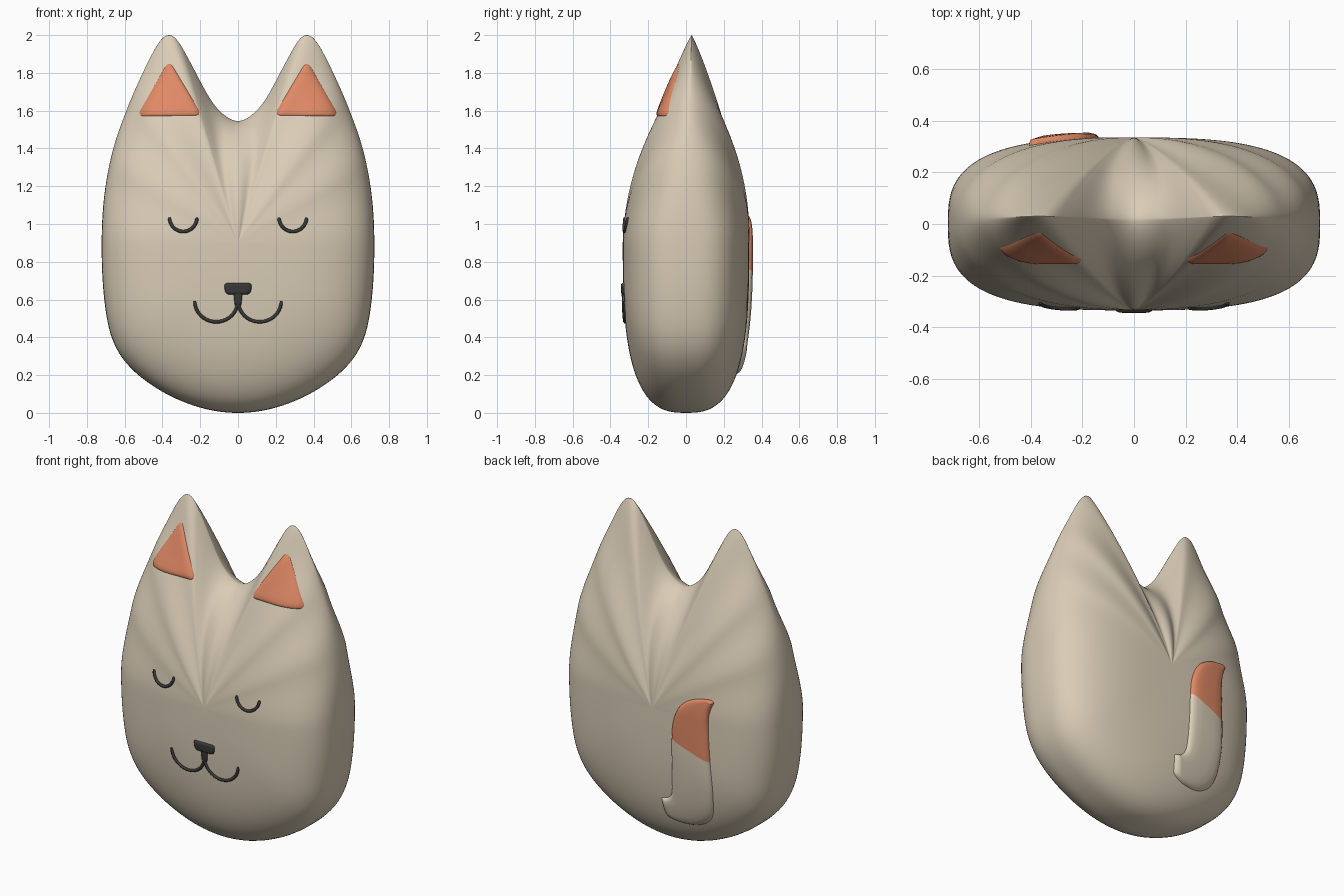
import bpy, bmesh
from math import sin, cos, pi, atan2, degrees, hypot
from mathutils import Vector

if "Cube" in bpy.data.objects:
    bpy.data.objects.remove(bpy.data.objects["Cube"])


def material(name, rgb):
    m = bpy.data.materials.new(name)
    m.use_nodes = True
    m.diffuse_color = (*rgb, 1)
    m.node_tree.nodes["Principled BSDF"].inputs["Base Color"].default_value = (*rgb, 1)
    return m


CREAM = material("cream", (0.70, 0.61, 0.47))
ORANGE = material("orange", (0.75, 0.25, 0.13))
DARK = material("charcoal", (0.04, 0.04, 0.042))


def spline(pts, n, first=None, last=None):
    """Catmull-Rom samples through 2D points."""
    p = [Vector(q) for q in pts]
    p = [Vector(first) if first else 2 * p[0] - p[1]] + p
    p.append(Vector(last) if last else 2 * p[-1] - p[-2])
    out = []
    for i in range(1, len(p) - 2):
        a, b, c, d = p[i - 1:i + 3]
        for k in range(n):
            t = k / n
            out.append(0.5 * (2 * b + (c - a) * t + (2 * a - 5 * b + 4 * c - d) * t * t
                              + (3 * b - a - 3 * c + d) * t ** 3))
    return out + [p[-2]]


# Half outline of the body, from the bottom round the ear to the notch
HALF = spline([(0, 0), (0.2, 0.028), (0.4, 0.112), (0.57, 0.24), (0.665, 0.39),
               (0.708, 0.6), (0.722, 0.88), (0.708, 1.15), (0.66, 1.4), (0.575, 1.64),
               (0.48, 1.85), (0.415, 1.965), (0.365, 2.0), (0.318, 1.968), (0.26, 1.87),
               (0.155, 1.675), (0.08, 1.583), (0, 1.545)], 6, (-0.2, 0.028), (-0.08, 1.583))
MID_Z, DEPTH = 0.9, 0.335
POLAR = sorted((degrees(atan2(p.x, p.y - MID_Z)), hypot(p.x, p.y - MID_Z)) for p in HALF)

# Roundness of the body section by angle from straight up
ROUNDNESS = [(0, 2, 0.65), (18, 1.3, 0.9), (38, 2, 0.6), (60, 2.5, 0.45),
             (90, 3, 0.34), (181, 3, 0.36)]


def outline_radius(ang):
    for (a0, r0), (a1, r1) in zip(POLAR, POLAR[1:]):
        if ang <= a1:
            return r0 + (r1 - r0) * (ang - a0) / max(a1 - a0, 1e-6)
    return POLAR[-1][1]


def centre_y(z):
    return 0.03 * max(0, (z - MID_Z) / 1.1)


def thickness(ang, s):
    for (a0, p0, q0), (a1, p1, q1) in zip(ROUNDNESS, ROUNDNESS[1:]):
        if ang <= a1:
            t = (ang - a0) / (a1 - a0)
            t = t * t * (3 - 2 * t)
            return DEPTH * max(0, 1 - s ** (p0 + (p1 - p0) * t)) ** (q0 + (q1 - q0) * t)


def surface(x, z, side, lift=0):
    """Point on the front (-1) or back (+1) of the body."""
    ang = degrees(atan2(abs(x), z - MID_Z))
    s = min(1, hypot(x, z - MID_Z) / outline_radius(ang))
    return Vector((x, centre_y(z) + side * (thickness(ang, s) + lift), z))


def grid(name, rows, mats, closed, side=0, rule=None):
    """Skin rows of points into a smooth mesh."""
    bm = bmesh.new()
    vs = [[bm.verts.new(p) for p in row] for row in rows]
    n = len(rows[0])
    for i in range(len(rows) - 1):
        for j in range(n if closed else n - 1):
            k = (j + 1) % n
            f = bm.faces.new((vs[i][j], vs[i][k], vs[i + 1][k], vs[i + 1][j]))
            f.material_index = rule(i) if rule else 0
            f.smooth = True
    bmesh.ops.remove_doubles(bm, verts=bm.verts, dist=1e-5)
    bmesh.ops.recalc_face_normals(bm, faces=bm.faces)
    bm.normal_update()
    if side and sum(f.normal.y * f.calc_area() for f in bm.faces) * side < 0:
        bmesh.ops.reverse_faces(bm, faces=bm.faces)
    me = bpy.data.meshes.new(name)
    bm.to_mesh(me)
    bm.free()
    for m in mats:
        me.materials.append(m)
    ob = bpy.data.objects.new(name, me)
    bpy.context.collection.objects.link(ob)
    return ob


def bulge(t, height):
    return -0.01 + (height + 0.01) * max(0, 1 - abs(t) ** 8) ** 0.5


def rounded(corners, r):
    """Polygon with rounded corners and divided edges."""
    c = [Vector(p) for p in corners]
    out = []
    for i, p in enumerate(c):
        a, b = c[i - 1], c[(i + 1) % len(c)]
        p0, p1 = p + (a - p).normalized() * r, p + (b - p).normalized() * r
        p2 = b + (p - b).normalized() * r
        out += [p0.lerp(p, k / 6).lerp(p.lerp(p1, k / 6), k / 6) for k in range(6)]
        out += [p1.lerp(p2, k / 6) for k in range(6)]
    return out


def patch(name, outline, height, mat):
    """Padded plate lying on the front of the body."""
    mid = sum(outline, Vector((0, 0))) / len(outline)
    rows = []
    for t in (1, 0.995, 0.97, 0.92, 0.8, 0.6, 0.3, 0):
        ring = [mid + (p - mid) * t for p in outline]
        rows.append([surface(p.x, p.y, -1, bulge(t, height)) for p in ring])
    return grid(name, rows, [mat], True, -1)


def stroke(name, pts, radius):
    """Round line drawn on the front of the body."""
    cu = bpy.data.curves.new(name, "CURVE")
    cu.dimensions = "3D"
    cu.bevel_depth, cu.bevel_resolution, cu.use_fill_caps = radius, 2, True
    sp = cu.splines.new("POLY")
    sp.points.add(len(pts) - 1)
    for i, (x, z) in enumerate(pts):
        sp.points[i].co = (*surface(x, z, -1, 0.002), 1)
        sp.points[i].radius = 0.6 if i in (0, len(pts) - 1) else 1
    cu.materials.append(DARK)
    ob = bpy.data.objects.new(name, cu)
    bpy.context.collection.objects.link(ob)
    bpy.ops.object.select_all(action="DESELECT")
    ob.select_set(True)
    bpy.context.view_layer.objects.active = ob
    bpy.ops.object.convert(target="MESH")
    bpy.ops.object.shade_smooth()


def arc(cx, cz, rx, rz):
    return [(cx - rx * cos(pi * k / 20), cz - rz * sin(pi * k / 20)) for k in range(21)]


# Body with two ears
loop = HALF + [Vector((-p.x, p.y)) for p in reversed(HALF[1:-1])]
rows = []
STEPS = 64
for i in range(STEPS + 1):
    phi = pi * i / STEPS
    s, side = sin(phi), (-1 if i < STEPS / 2 else 1)
    row = []
    for p in loop:
        x, z = p.x * s, MID_Z + (p.y - MID_Z) * s
        ang = degrees(atan2(abs(p.x), p.y - MID_Z))
        row.append((x, centre_y(z) + side * thickness(ang, s), z))
    rows.append(row)
grid("body", rows, [CREAM], True)

# Ear pads, eyes and mouth on both sides
for tag, m in (("left", 1), ("right", -1)):
    tri = [(0.365 * m, 1.872), (0.185 * m, 1.572), (0.54 * m, 1.568)]
    patch(tag + "_inner_ear", rounded(tri, 0.045), 0.012, ORANGE)
    stroke(tag + "_closed_eye", arc(0.29 * m, 1.035, 0.073, 0.075), 0.009)
    stroke(tag + "_mouth_curve", arc(0.115 * m, 0.592, 0.114, 0.11), 0.009)

# Nose and the stem below it
patch("nose", rounded([(-0.078, 0.688), (0.078, 0.688), (0.068, 0.626), (-0.068, 0.626)], 0.024),
      0.012, DARK)
patch("nose_stem", rounded([(-0.026, 0.65), (0.026, 0.65), (0.018, 0.565), (-0.018, 0.565)], 0.01),
      0.009, DARK)

# Tail lying on the back, skinned between its inner and outer edges
inner = spline([(-0.04, 0.345), (-0.09, 0.36), (-0.12, 0.4), (-0.128, 0.47), (-0.132, 0.6),
                (-0.135, 0.76), (-0.147, 0.87), (-0.19, 0.965), (-0.26, 1.02),
                (-0.34, 1.042), (-0.395, 1.047)], 6)
outer = spline([(-0.05, 0.24), (-0.14, 0.205), (-0.27, 0.212), (-0.365, 0.29), (-0.393, 0.46),
                (-0.387, 0.66), (-0.38, 0.8), (-0.378, 0.9), (-0.385, 0.97),
                (-0.402, 1.02), (-0.408, 1.035)], 6)
ACROSS = (-1, -0.99, -0.95, -0.88, -0.7, -0.35, 0, 0.35, 0.7, 0.88, 0.95, 0.99, 1)
rows = []
for i, (a, b) in enumerate(zip(inner, outer)):
    end = min(1, min(i, len(inner) - 1 - i) / 3)
    row = []
    for t in ACROSS:
        p = a.lerp(b, (t + 1) / 2)
        lift = -0.01 + (bulge(t, 0.022) + 0.01) * end ** 0.5
        row.append(surface(p.x, p.y, 1, lift))
    rows.append(row)
grid("tail", rows, [CREAM, ORANGE], False, 1, lambda i: 1 if i >= 30 else 0)
